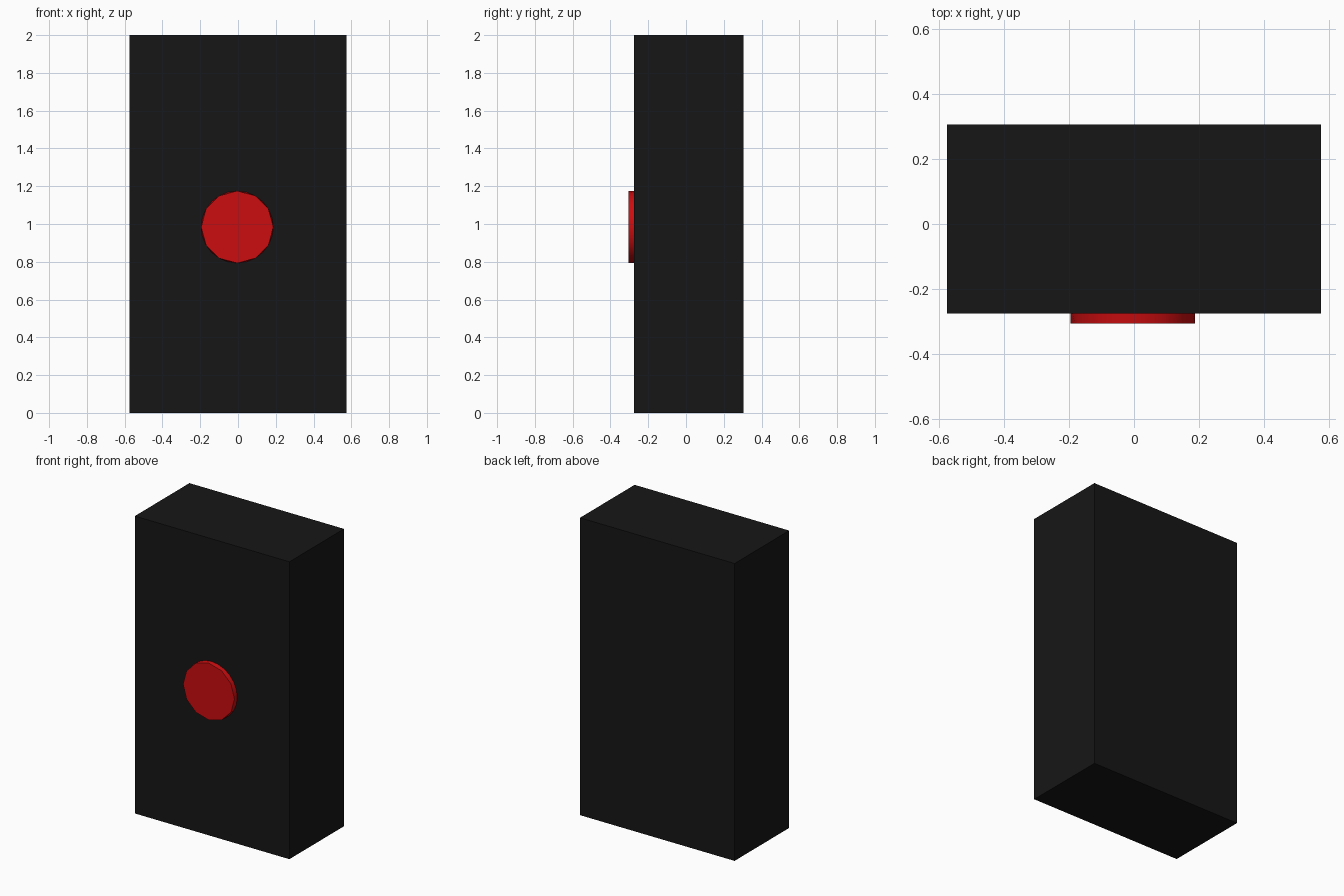
import bpy, bmesh, math

if "Cube" in bpy.data.objects:
    bpy.data.objects.remove(bpy.data.objects["Cube"])


def paint(obj, name, rgb):
    mat = bpy.data.materials.new(name)
    mat.diffuse_color = (*rgb, 1)
    mat.use_nodes = True
    mat.node_tree.nodes["Principled BSDF"].inputs["Base Color"].default_value = mat.diffuse_color
    obj.data.materials.append(mat)


def make_object(name, bm):
    bmesh.ops.recalc_face_normals(bm, faces=bm.faces)
    mesh = bpy.data.meshes.new(name)
    bm.to_mesh(mesh)
    bm.free()
    obj = bpy.data.objects.new(name, mesh)
    bpy.context.collection.objects.link(obj)
    return obj


# Upright box body
bm = bmesh.new()
bmesh.ops.create_cube(bm, size=1)
bmesh.ops.scale(bm, vec=(1.15, 0.58, 2.0), verts=bm.verts)
bmesh.ops.translate(bm, vec=(0, 0.015, 1), verts=bm.verts)
body = make_object("box_body", bm)
paint(body, "black", (0.008, 0.008, 0.008))

# Round button: twelve-sided face on a rounder base
SIDES, RADIUS, CX, CZ = 24, 0.191, -0.004, 0.984


def ring(bm, y, odd_scale):
    verts = []
    for i in range(SIDES):
        a = 2 * math.pi * i / SIDES
        r = RADIUS * (odd_scale if i % 2 else 1)
        verts.append(bm.verts.new((CX + r * math.cos(a), y, CZ + r * math.sin(a))))
    return verts


bm = bmesh.new()
front = ring(bm, -0.305, math.cos(math.pi / 12))
back = ring(bm, -0.275, 1)
bm.faces.new(front)
bm.faces.new(back)
for i in range(SIDES):
    j = (i + 1) % SIDES
    bm.faces.new((front[i], front[j], back[j], back[i]))
button = make_object("round_button", bm)
paint(button, "red", (0.6, 0.004, 0.005))

# Smooth rim with a crisp face edge
bpy.context.view_layer.objects.active = button
button.select_set(True)
bpy.ops.object.shade_smooth_by_angle(angle=math.radians(40))
